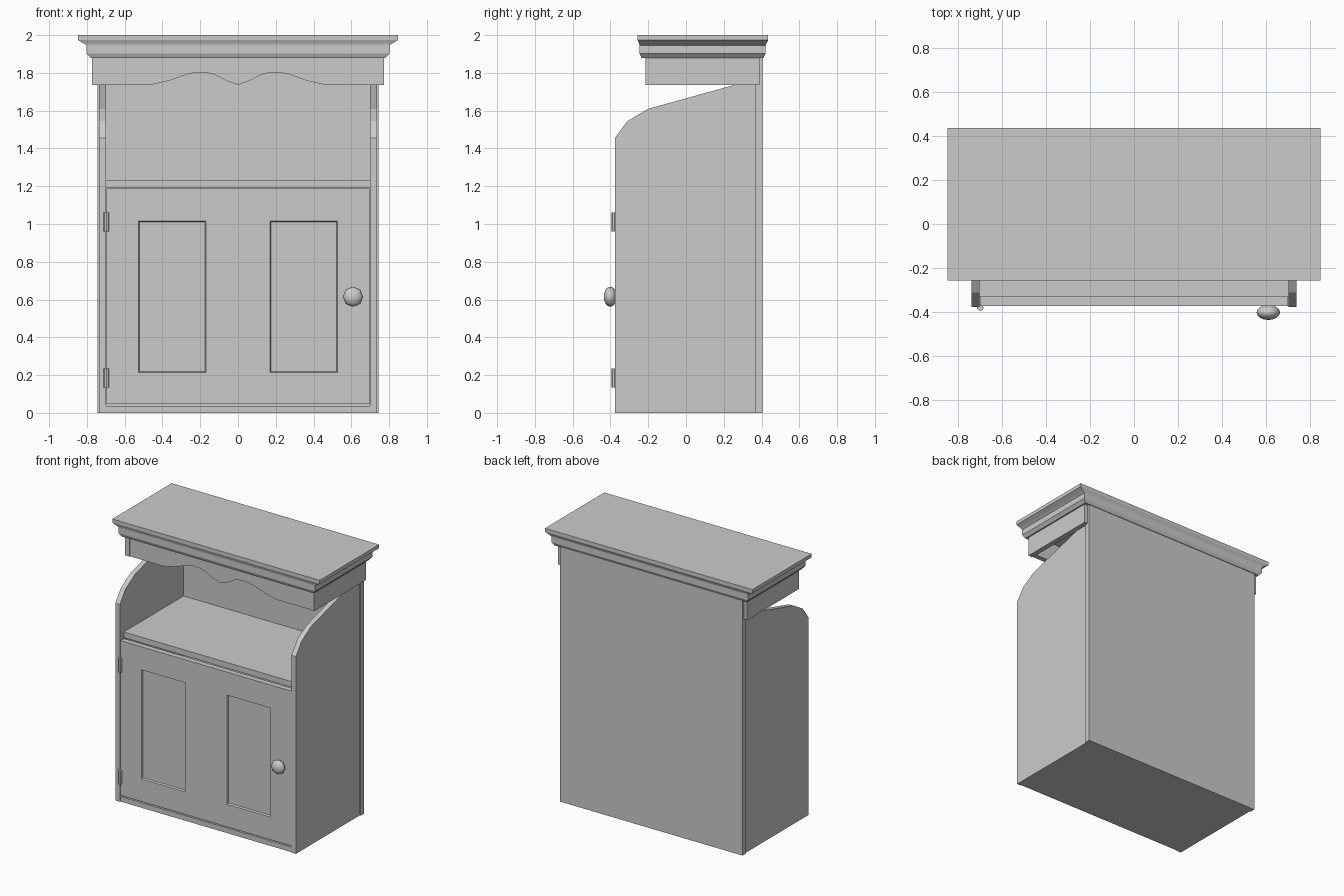
import bpy, bmesh, math
from mathutils import Vector

if "Cube" in bpy.data.objects:
    bpy.data.objects.remove(bpy.data.objects["Cube"])


def finish(name, bm):
    bmesh.ops.recalc_face_normals(bm, faces=bm.faces)
    me = bpy.data.meshes.new(name)
    bm.to_mesh(me)
    bm.free()
    ob = bpy.data.objects.new(name, me)
    bpy.context.collection.objects.link(ob)
    return ob


def box(name, x0, x1, y0, y1, z0, z1):
    bm = bmesh.new()
    bmesh.ops.create_cube(bm, size=1)
    for v in bm.verts:
        v.co = ((x0 + x1) / 2 + v.co.x * (x1 - x0),
                (y0 + y1) / 2 + v.co.y * (y1 - y0),
                (z0 + z1) / 2 + v.co.z * (z1 - z0))
    return finish(name, bm)


def prism(name, points, offset):
    bm = bmesh.new()
    face = bm.faces.new([bm.verts.new(p) for p in points])
    ext = bmesh.ops.extrude_face_region(bm, geom=[face])["geom"]
    moved = [g for g in ext if isinstance(g, bmesh.types.BMVert)]
    bmesh.ops.translate(bm, verts=moved, vec=Vector(offset))
    return finish(name, bm)


# Side walls with rounded, sloping tops, and frieze sides
side = [(-0.377, 0), (-0.377, 1.455), (-0.31, 1.545), (-0.2, 1.61),
        (0.27, 1.74), (0.365, 1.766), (0.365, 0)]
for label, s in (("left", -1), ("right", 1)):
    prism(label + "_side", [(s * 0.70, y, z) for y, z in side], (s * 0.037, 0, 0))
    box(label + "_frieze", *sorted((s * 0.735, s * 0.772)), -0.215, 0.39, 1.737, 1.885)

# Carcass boards
box("back_panel", -0.745, 0.745, 0.365, 0.405, 0, 1.885)
box("bottom_board", -0.70, 0.70, -0.372, 0.365, 0, 0.037)
box("shelf", -0.70, 0.70, -0.33, 0.365, 1.192, 1.234)

# Scalloped front valance
half = [(0.46, 1.737), (0.37, 1.757), (0.27, 1.792), (0.22, 1.802), (0.17, 1.802),
        (0.12, 1.79), (0.06, 1.757)]
edge = [(-0.735, 1.737)] + [(-x, z) for x, z in half] + [(0, 1.737)]
edge += half[::-1] + [(0.735, 1.737), (0.735, 1.885), (-0.735, 1.885)]
prism("front_valance", [(x, -0.21, z) for x, z in edge], (0, 0.037, 0))

# Moulded cornice: stacked rectangular rings
levels = [(0.782, -0.236, 0.41, 1.88), (0.802, -0.246, 0.422, 1.903),
          (0.802, -0.246, 0.422, 1.945), (0.815, -0.248, 0.425, 1.955),
          (0.846, -0.256, 0.435, 1.973), (0.846, -0.256, 0.435, 2.0)]
bm = bmesh.new()
rings = [[bm.verts.new(p) for p in ((-x, a, z), (x, a, z), (x, b, z), (-x, b, z))]
         for x, a, b, z in levels]
for lo, hi in zip(rings, rings[1:]):
    for i in range(4):
        j = (i + 1) % 4
        bm.faces.new((lo[i], lo[j], hi[j], hi[i]))
bm.faces.new(rings[0])
bm.faces.new(rings[-1])
finish("cornice", bm)

# Door: front grid with two recessed, bevel-edged panels
xs = [-0.697, -0.527, -0.17, 0.17, 0.527, 0.697]
zs = [0.046, 0.213, 1.017, 1.187]
bm = bmesh.new()
grid = [[bm.verts.new((x, -0.372, z)) for x in xs] for z in zs]
faces = {}
for r in range(3):
    for c in range(5):
        faces[r, c] = bm.faces.new((grid[r][c], grid[r][c + 1],
                                    grid[r + 1][c + 1], grid[r + 1][c]))
ext = bmesh.ops.extrude_face_region(bm, geom=list(bm.faces), use_keep_orig=True)["geom"]
bmesh.ops.translate(bm, verts=[g for g in ext if isinstance(g, bmesh.types.BMVert)],
                    vec=(0, 0.04, 0))
panels = [faces[1, 1], faces[1, 3]]
bmesh.ops.inset_individual(bm, faces=panels, thickness=0.008)
for f in panels:
    for v in f.verts:
        v.co.y = -0.36
finish("door", bm)

# Hinge barrels
for label, z in (("lower", 0.185), ("upper", 1.01)):
    bm = bmesh.new()
    bmesh.ops.create_cone(bm, cap_ends=True, segments=8, radius1=0.015,
                          radius2=0.015, depth=0.1)
    finish(label + "_hinge", bm).location = (-0.697, -0.379, z)

# Flattened door knob
bm = bmesh.new()
bmesh.ops.create_uvsphere(bm, u_segments=8, v_segments=8, radius=1)
knob = finish("door_knob", bm)
knob.scale = (0.053, 0.053, 0.034)
knob.rotation_euler = (math.pi / 2, 0, 0)
knob.location = (0.609, -0.401, 0.615)
for p in knob.data.polygons:
    p.use_smooth = True
